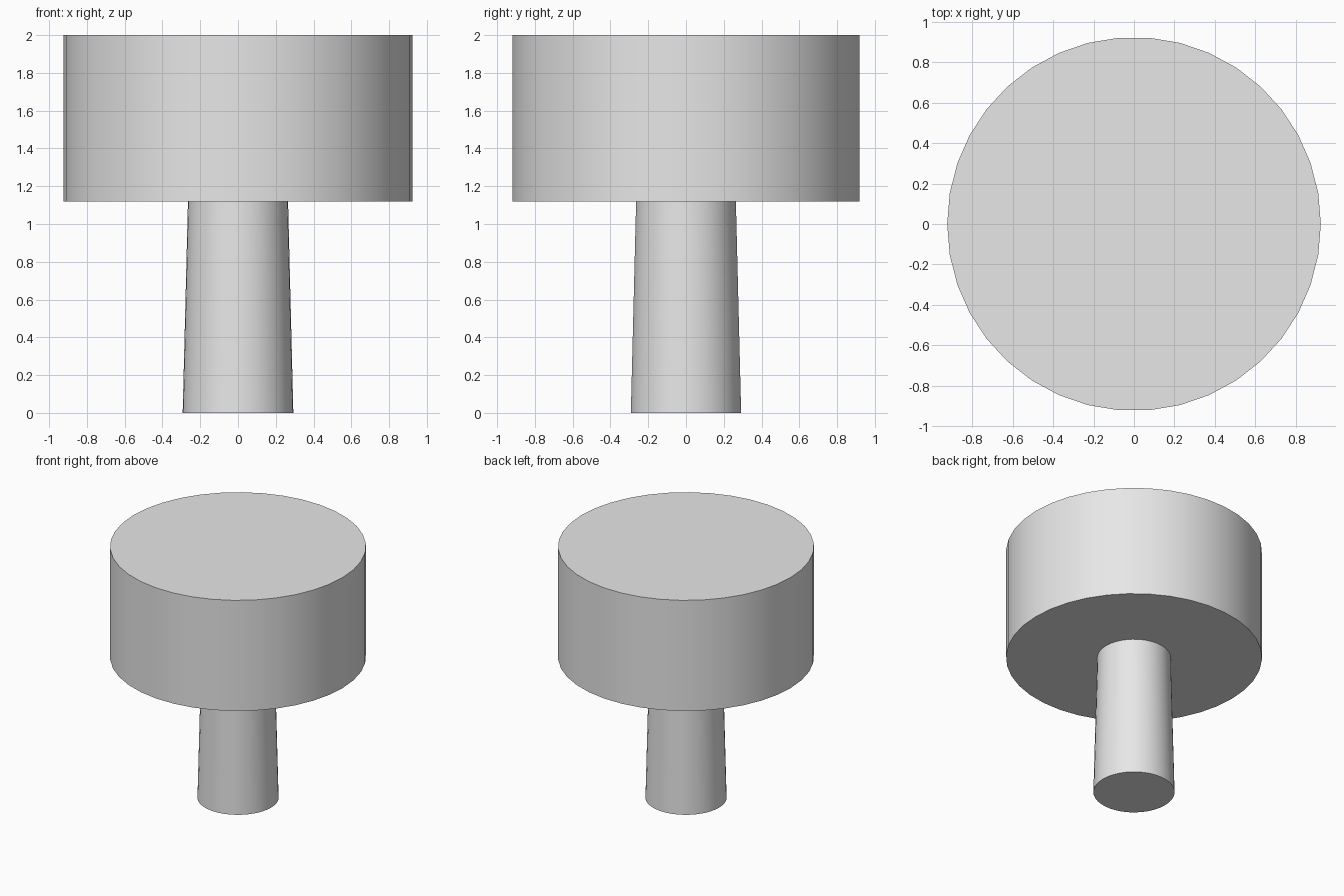
import bpy
import bmesh
import math
from mathutils import Matrix

cube = bpy.data.objects.get("Cube")
if cube:
    bpy.data.objects.remove(cube, do_unlink=True)

SIDES = 38
JOINT_Z = 1.12
TOP_Z = 2.0

# Single plain colour
grey = bpy.data.materials.new("light_grey")
grey.use_nodes = True
colour = (0.8, 0.8, 0.8, 1)
grey.diffuse_color = colour
grey.node_tree.nodes["Principled BSDF"].inputs["Base Color"].default_value = colour


def round_part(name, bottom_radius, top_radius, bottom, top):
    """Capped upright cylinder or cone with a corner on the x axis."""
    bm = bmesh.new()
    place = Matrix.Translation((0, 0, (bottom + top) / 2)) @ Matrix.Rotation(math.pi / 2, 4, "Z")
    bmesh.ops.create_cone(bm, cap_ends=True, segments=SIDES, radius1=bottom_radius,
                          radius2=top_radius, depth=top - bottom, matrix=place)
    mesh = bpy.data.meshes.new(name)
    bm.to_mesh(mesh)
    bm.free()
    mesh.materials.append(grey)
    part = bpy.data.objects.new(name, mesh)
    bpy.context.collection.objects.link(part)
    bpy.ops.object.select_all(action="DESELECT")
    part.select_set(True)
    bpy.context.view_layer.objects.active = part
    bpy.ops.object.shade_smooth_by_angle(angle=math.radians(30))


# Slightly tapered stem below a broad drum
round_part("stem", 0.293, 0.265, 0, JOINT_Z)
round_part("drum", 0.923, 0.923, JOINT_Z, TOP_Z)
